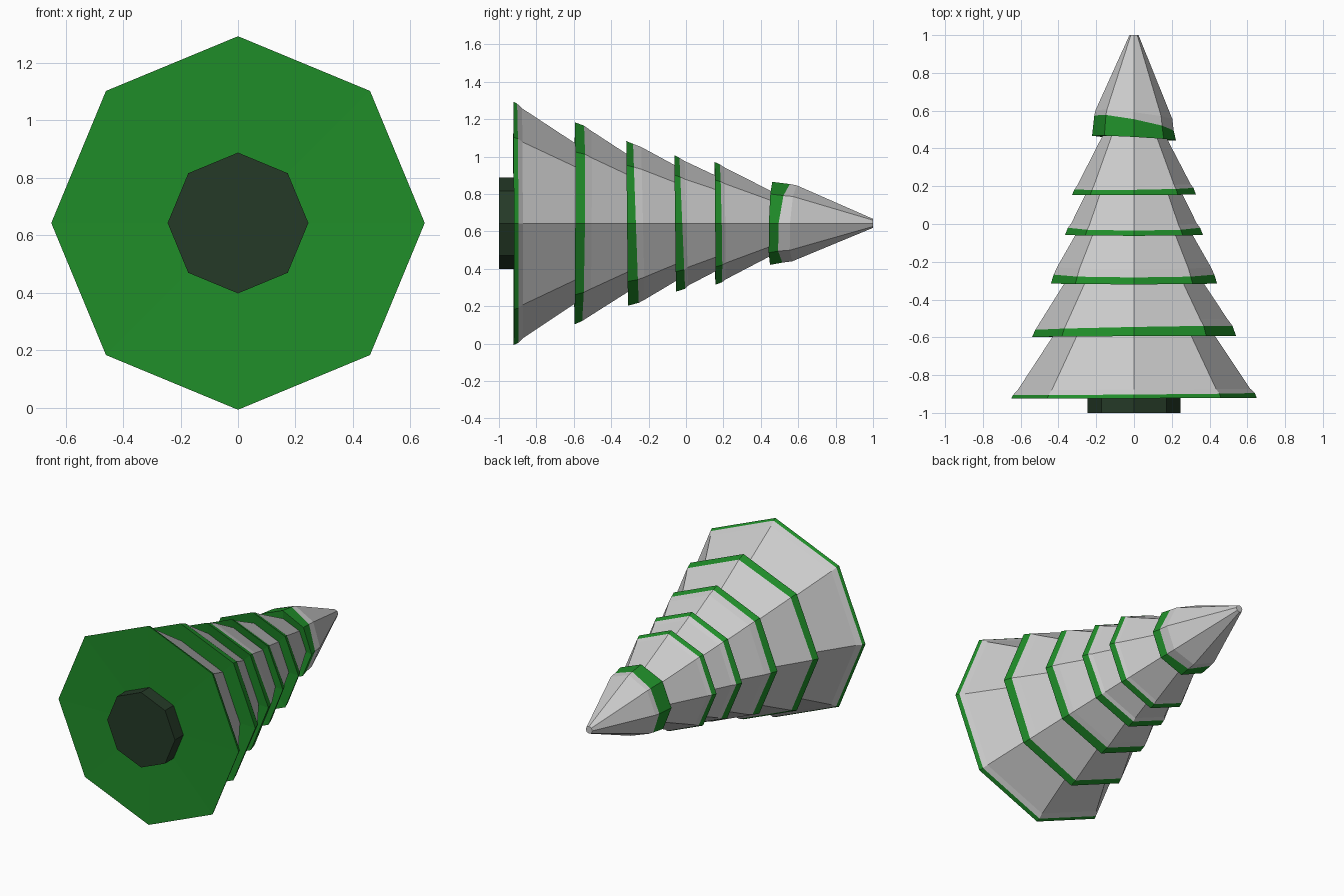
import bpy, bmesh, math

if "Cube" in bpy.data.objects:
    bpy.data.objects.remove(bpy.data.objects["Cube"])

SIDES = 8
CZ = 0.643


def material(name, colour):
    m = bpy.data.materials.new(name)
    m.diffuse_color = (*colour, 1)
    m.use_nodes = True
    m.node_tree.nodes["Principled BSDF"].inputs["Base Color"].default_value = m.diffuse_color
    return m


green = material("needle_green", (0.014, 0.27, 0.022))
bark = material("dark_bark", (0.018, 0.042, 0.02))


def lathe(name, profile, mat=None, cap_start=False, cap_end=False):
    """Eight-sided shell along y; profile rows are (y, radius, tilt_x, tilt_z)."""
    bm = bmesh.new()
    rings = []
    for y, r, tx, tz in profile:
        ring = []
        for j in range(SIDES):
            a = 2 * math.pi * j / SIDES
            c, s = math.cos(a), math.sin(a)
            ring.append(bm.verts.new((r * c, y + tx * c + tz * s, CZ + r * s)))
        rings.append(ring)
    for lo, hi in zip(rings, rings[1:]):
        for j in range(SIDES):
            k = (j + 1) % SIDES
            bm.faces.new((lo[j], hi[j], hi[k], lo[k]))
    if cap_start:
        bm.faces.new(rings[0])
    if cap_end:
        bm.faces.new(rings[-1][::-1])
    me = bpy.data.meshes.new(name)
    bm.to_mesh(me)
    bm.free()
    ob = bpy.data.objects.new(name, me)
    bpy.context.collection.objects.link(ob)
    if mat:
        me.materials.append(mat)
    return ob


# Trunk stub
lathe("trunk", [(-1, 0.245, 0, 0), (-0.9, 0.245, 0, 0)], bark, True, True)

# Tiers: branch rim, snow line, snow shoulder, top of cone, then snow line tilt
tiers = [
    ((-0.922, 0.65), (-0.90, 0.64), (-0.875, 0.615), (-0.58, 0.42), (0.005, -0.003)),
    ((-0.595, 0.54), (-0.55, 0.522), (-0.51, 0.495), (-0.30, 0.36), (0.01, 0.005)),
    ((-0.315, 0.44), (-0.268, 0.425), (-0.23, 0.408), (-0.04, 0.30), (0.0, -0.015)),
    ((-0.058, 0.365), (-0.02, 0.35), (0.002, 0.333), (0.17, 0.25), (0.0, -0.015)),
    ((0.155, 0.328), (0.187, 0.315), (0.208, 0.30), (0.47, 0.165), (0.004, -0.006)),
    ((0.455, 0.222), (0.535, 0.21), (0.58, 0.203), (1.0, 0.024), (-0.04, 0.02)),
]
inner = 0.2
for n, (rim, line, shoulder, top, (tx, tz)) in enumerate(tiers, 1):
    edge = (*line, tx, tz)
    # Green underside and skirt
    lathe(f"branch_skirt_{n}",
          [(rim[0] + 0.01, inner, 0, 0), (*rim, tx * 0.3, tz * 0.3), edge],
          green, cap_start=True)
    # Snow cone resting on the skirt
    lathe(f"snow_{n}", [edge, (*shoulder, tx * 0.6, tz * 0.6), (*top, 0, 0)],
          cap_end=True)
    inner = top[1] - 0.01
